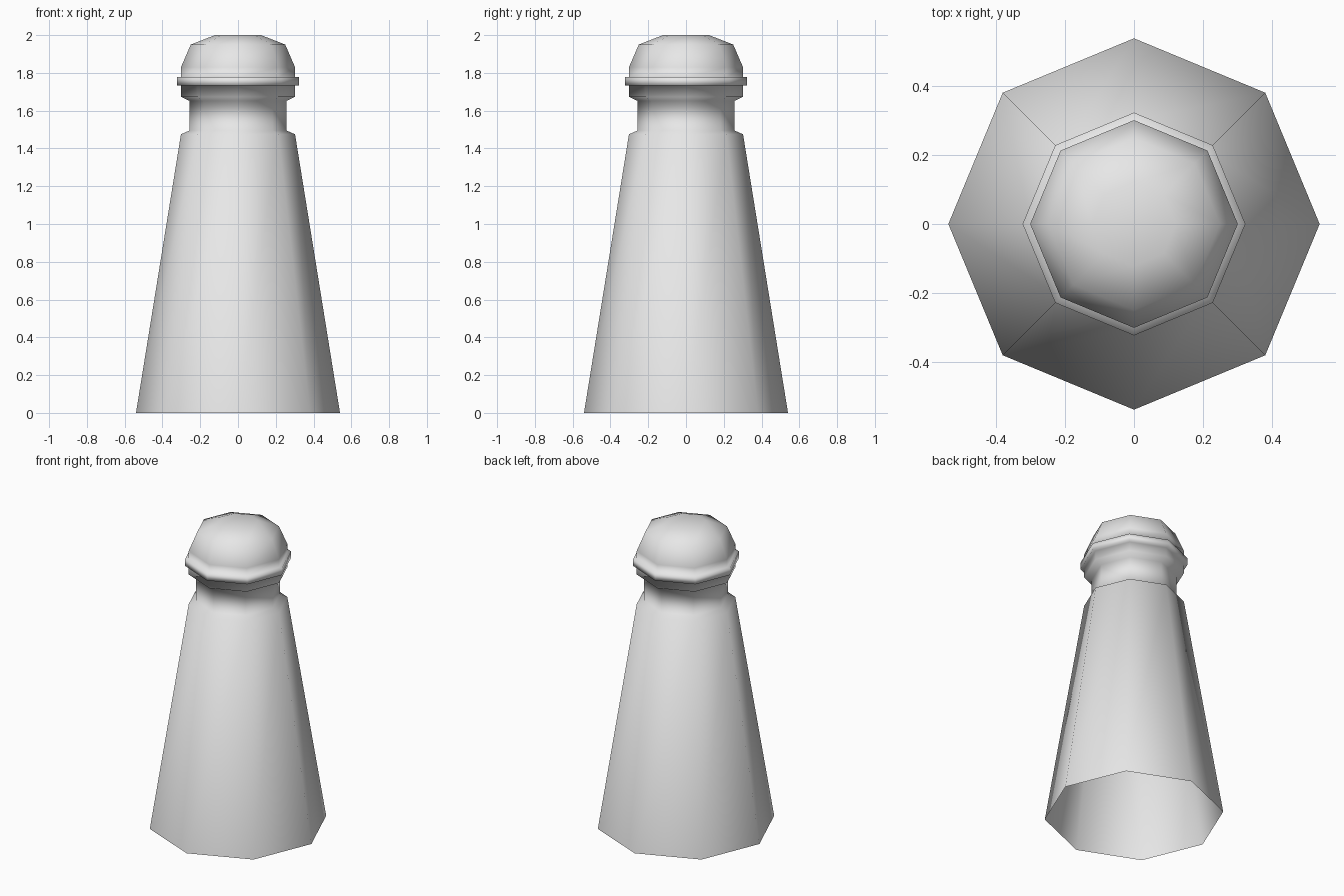
import bpy, bmesh, math

cube = bpy.data.objects.get("Cube")
if cube:
    bpy.data.objects.remove(cube, do_unlink=True)

SIDES = 8

# One flat grey for the whole model
grey = bpy.data.materials.new("plain_grey")
grey.use_nodes = True
colour = (0.8, 0.8, 0.8, 1.0)
grey.diffuse_color = colour
grey.node_tree.nodes["Principled BSDF"].inputs["Base Color"].default_value = colour

# Profile sections as (radius, height), from the open base to the dome top
body = [(0.54, 0.0), (0.302, 1.475)]
neck = [(0.257, 1.495), (0.257, 1.652)]
collar = [(0.302, 1.673), (0.302, 1.732)]
rim = [(0.324, 1.732), (0.324, 1.777)]
dome = [(0.302, 1.777), (0.302, 1.83), (0.25, 1.95), (0.122, 2.0)]


def lathe(name, profile):
    """Spin a profile into an eight-sided shell, open below and capped above."""
    bm = bmesh.new()
    rings = []
    for radius, height in profile:
        angles = [math.tau * i / SIDES for i in range(SIDES)]
        rings.append([bm.verts.new((radius * math.cos(a), radius * math.sin(a), height))
                      for a in angles])
    for low, high in zip(rings, rings[1:]):
        for i in range(SIDES):
            j = (i + 1) % SIDES
            bm.faces.new((low[i], low[j], high[j], high[i]))
    bm.faces.new(rings[-1])
    for face in bm.faces:
        face.smooth = True
    mesh = bpy.data.meshes.new(name)
    bm.to_mesh(mesh)
    bm.free()
    mesh.materials.append(grey)
    obj = bpy.data.objects.new(name, mesh)
    bpy.context.collection.objects.link(obj)
    return obj


# Tapered tower with neck, collar, rim and dome as one smooth shell
lathe("domed_tower", body + neck + collar + rim + dome)
